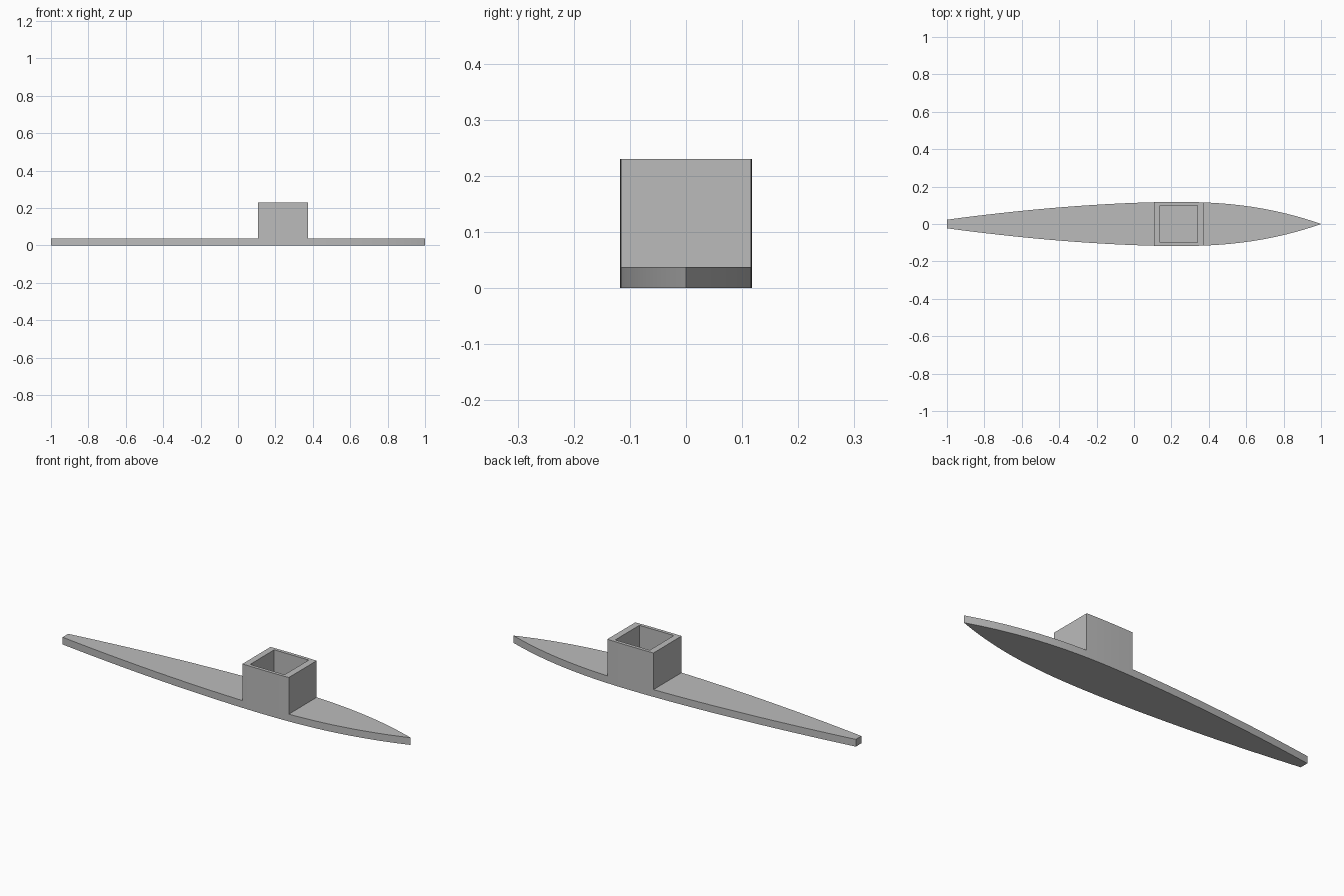
import bpy, bmesh, math
from mathutils import Vector

cube = bpy.data.objects.get("Cube")
if cube:
    bpy.data.objects.remove(cube, do_unlink=True)

DECK, TOP = 0.038, 0.23          # deck height, box rim height
BOX = (0.107, 0.375)             # box extent along the hull
HOLE_X, HOLE_Y = (0.14, 0.34), 0.1
WIDEST, BEAM, STERN = 0.23, 0.118, 0.023

grey = bpy.data.materials.new("plain grey")
grey.use_nodes = True
colour = (0.5, 0.5, 0.5, 1)
grey.diffuse_color = colour
grey.node_tree.nodes["Principled BSDF"].inputs["Base Color"].default_value = colour


def half_width(x):
    """Half beam of the hull: full toward the bow, long taper to the stern."""
    if x > WIDEST:
        return BEAM * (1 - ((x - WIDEST) / (1 - WIDEST)) ** 2.3)
    return BEAM - (BEAM - STERN) * ((WIDEST - x) / (1 + WIDEST)) ** 1.75


# Hull plan: one flat outline, extruded to deck height
steps = 56
xs = [-math.cos(math.pi * i / steps) for i in range(steps + 1)]
side = [(x, half_width(x)) for x in xs[:-1]]
outline = [(x, -w) for x, w in side] + [(1, 0)] + [(x, w) for x, w in reversed(side)]

bm = bmesh.new()
base = bm.faces.new([bm.verts.new((x, y, 0)) for x, y in outline])
up = bmesh.ops.extrude_face_region(bm, geom=[base], use_keep_orig=True)
bmesh.ops.translate(bm, vec=(0, 0, DECK),
                    verts=[v for v in up["geom"] if isinstance(v, bmesh.types.BMVert)])
bmesh.ops.recalc_face_normals(bm, faces=bm.faces[:])

# Box: the deck between two cuts, raised so its sides stay flush with the hull
for x in BOX:
    bmesh.ops.bisect_plane(bm, geom=bm.verts[:] + bm.edges[:] + bm.faces[:],
                           plane_co=(x, 0, 0), plane_no=(1, 0, 0))
bm.normal_update()
pad = [f for f in bm.faces if f.normal.z > 0.9
       and BOX[0] < f.calc_center_median().x < BOX[1]]
raised = bmesh.ops.extrude_face_region(bm, geom=pad)
bmesh.ops.translate(bm, vec=(0, 0, TOP - DECK),
                    verts=[v for v in raised["geom"] if isinstance(v, bmesh.types.BMVert)])
bmesh.ops.recalc_face_normals(bm, faces=bm.faces[:])

mesh = bpy.data.meshes.new("hull_with_box")
bm.to_mesh(mesh)
bm.free()
mesh.materials.append(grey)
hull = bpy.data.objects.new("hull_with_box", mesh)
bpy.context.collection.objects.link(hull)

# Square well cut into the box down to deck level
bpy.ops.mesh.primitive_cube_add(size=1, location=(sum(HOLE_X) / 2, 0, DECK + 0.2))
cutter = bpy.context.object
cutter.name = "well_cutter"
cutter.scale = (HOLE_X[1] - HOLE_X[0], 2 * HOLE_Y, 0.4)
cutter.hide_render = True
cutter.data.materials.append(grey)

bpy.ops.object.select_all(action='DESELECT')
hull.select_set(True)
bpy.context.view_layer.objects.active = hull
well = hull.modifiers.new("well", 'BOOLEAN')
well.operation = 'DIFFERENCE'
well.solver = 'EXACT'
well.object = cutter
bpy.ops.object.modifier_apply(modifier=well.name)
bpy.data.objects.remove(cutter, do_unlink=True)

bpy.ops.object.shade_smooth_by_angle(angle=math.radians(30))
